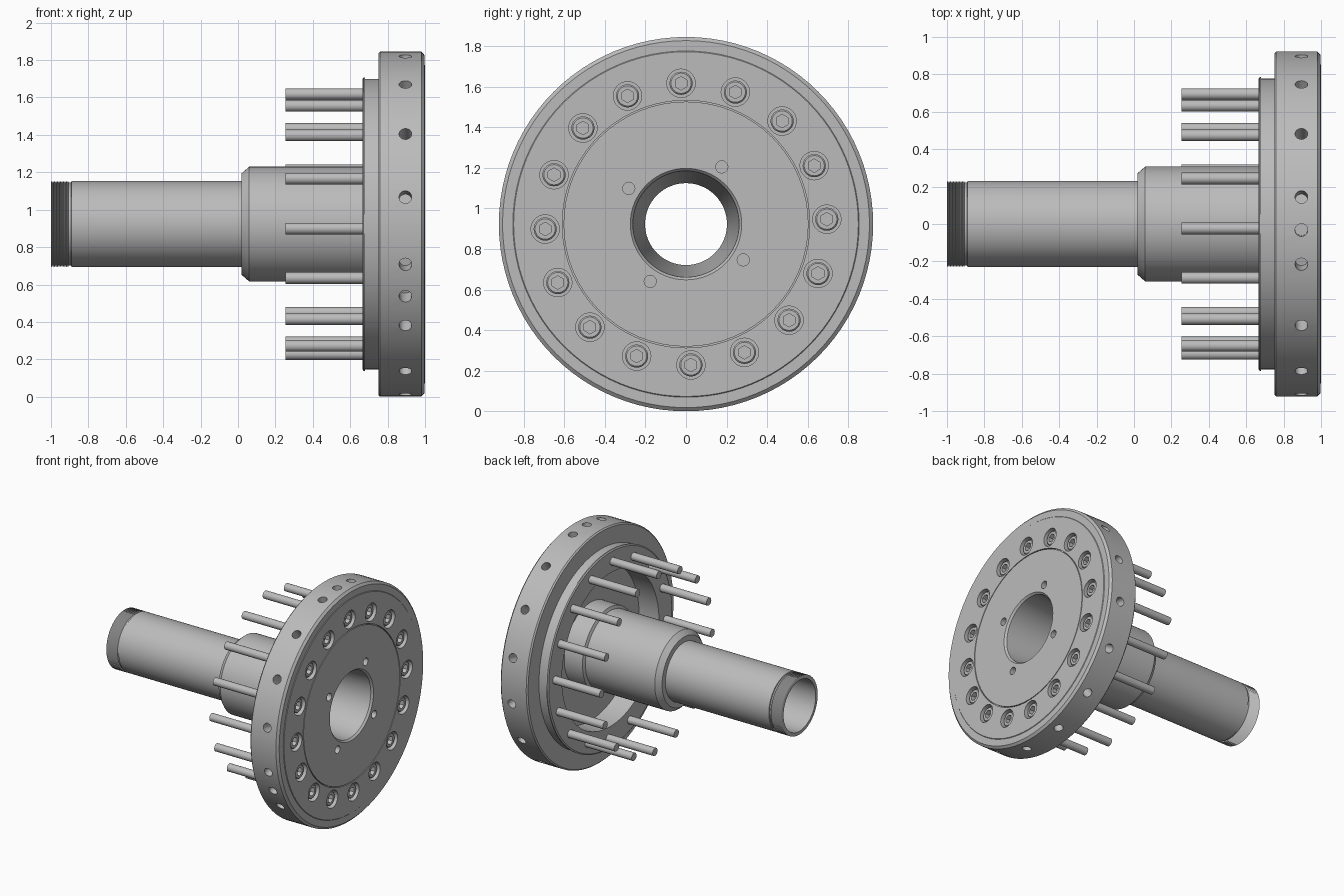
import bpy, bmesh, math
from mathutils import Matrix, Vector

if "Cube" in bpy.data.objects:
    bpy.data.objects.remove(bpy.data.objects["Cube"])

CZ = 0.923           # height of the shaft axis
BOLTS = 16
BOLT_R = 0.695

steel = bpy.data.materials.new("steel grey")
steel.use_nodes = True
GREY = (0.5, 0.5, 0.5, 1)
steel.diffuse_color = GREY
steel.node_tree.nodes["Principled BSDF"].inputs["Base Color"].default_value = GREY


def finish(bm, name):
    bmesh.ops.recalc_face_normals(bm, faces=bm.faces)
    mesh = bpy.data.meshes.new(name)
    bm.to_mesh(mesh)
    bm.free()
    mesh.materials.append(steel)
    ob = bpy.data.objects.new(name, mesh)
    bpy.context.collection.objects.link(ob)
    return ob


def lathe(name, profile, segments):
    """Spin a closed (x, radius) outline about the shaft axis."""
    bm = bmesh.new()
    verts = [bm.verts.new((x, 0, CZ + r)) for x, r in profile]
    edges = [bm.edges.new((verts[i - 1], v)) for i, v in enumerate(verts)]
    bmesh.ops.spin(bm, geom=verts + edges, cent=(0, 0, CZ), axis=(1, 0, 0),
                   angle=math.tau, steps=segments, use_duplicate=False)
    bmesh.ops.remove_doubles(bm, verts=bm.verts, dist=1e-5)
    return finish(bm, name)


def rod(bm, start, end, radius, sides=20):
    """Add a capped cylinder between two points."""
    start, end = Vector(start), Vector(end)
    d = end - start
    turn = d.to_track_quat('Z', 'Y').to_matrix().to_4x4()
    bmesh.ops.create_cone(bm, cap_ends=True, segments=sides, radius1=radius,
                          radius2=radius, depth=d.length,
                          matrix=Matrix.Translation((start + end) / 2) @ turn)


def polar(x, radius, degrees):
    """Point around the axis; zero degrees is straight up, turning to +y."""
    a = math.radians(degrees)
    return (x, radius * math.sin(a), CZ + radius * math.cos(a))


def cut(ob, cutter):
    mod = ob.modifiers.new("cut", 'BOOLEAN')
    mod.object = cutter
    mod.solver = 'EXACT'
    dg = bpy.context.evaluated_depsgraph_get()
    mesh = bpy.data.meshes.new_from_object(ob.evaluated_get(dg))
    ob.modifiers.clear()
    ob.data = mesh
    bpy.data.objects.remove(cutter)


bolt_angles = [-2 + i * 360 / BOLTS for i in range(BOLTS)]

# Outer flange with stepped back
flange = lathe("flange_ring", [
    (1.0, 0.61), (1.0, 0.85), (0.996, 0.854), (0.996, 0.905), (0.98, 0.923),
    (0.76, 0.923), (0.75, 0.913), (0.75, 0.777), (0.68, 0.777),
    (0.68, 0.785), (0.672, 0.785), (0.665, 0.775), (0.665, 0.61)], 96)

# Counterbores for the bolt heads
bm = bmesh.new()
for a in bolt_angles:
    rod(bm, polar(0.9, BOLT_R, a), polar(1.1, BOLT_R, a), 0.07, 28)
cut(flange, finish(bm, "counterbore_cutter"))

# Radial holes around the rim
bm = bmesh.new()
rim_angles = [-81 + i * 360 / BOLTS for i in range(BOLTS)] + [-2, -114.7]
for a in rim_angles:
    rod(bm, polar(0.895, 0.81, a), polar(0.895, 1.0, a), 0.034)
cut(flange, finish(bm, "rim_hole_cutter"))

# Spindle: face disc, hub, threaded shaft and tapered bore
thread = []
for i in range(12):
    x = -0.905 - i * 0.008
    thread += [(x, 0.222), (x - 0.004, 0.231)]
spindle = lathe("spindle", [
    (1.0, 0.275), (1.0, 0.604), (0.985, 0.604), (0.985, 0.612), (0.84, 0.612),
    (0.84, 0.33), (0.68, 0.33), (0.67, 0.307), (0.06, 0.307), (0.02, 0.272),
    (0.02, 0.23), (-0.89, 0.23), (-0.892, 0.222)] + thread + [
    (-1.0, 0.222), (-1.0, 0.202), (0.0, 0.202), (0.985, 0.262)], 64)

# Four small holes in the face disc
bm = bmesh.new()
for i in range(4):
    a = 32 + 90 * i
    rod(bm, polar(0.9, 0.333, a), polar(1.1, 0.333, a), 0.03)
cut(spindle, finish(bm, "face_hole_cutter"))

# Long bolts with hex sockets
bm = bmesh.new()
for a in bolt_angles:
    rod(bm, polar(0.255, BOLT_R, a), polar(0.93, BOLT_R, a), 0.031)
shanks = finish(bm, "bolt_shanks")

bm = bmesh.new()
for a in bolt_angles:
    rod(bm, polar(0.9, BOLT_R, a), polar(0.985, BOLT_R, a), 0.057, 28)
bmesh.ops.bevel(bm, geom=[e for e in bm.edges if all(v.co.x > 0.98 for v in e.verts)],
                offset=0.007, segments=1, affect='EDGES')
heads = finish(bm, "bolt_heads")
bm = bmesh.new()
for a in bolt_angles:
    rod(bm, polar(0.95, BOLT_R, a), polar(1.1, BOLT_R, a), 0.033, 6)
cut(heads, finish(bm, "socket_cutter"))

# Smooth round surfaces, keep edges crisp
bpy.ops.object.select_all(action='DESELECT')
for ob in (flange, spindle, shanks, heads):
    ob.select_set(True)
bpy.context.view_layer.objects.active = flange
bpy.ops.object.shade_smooth_by_angle(angle=math.radians(25))
